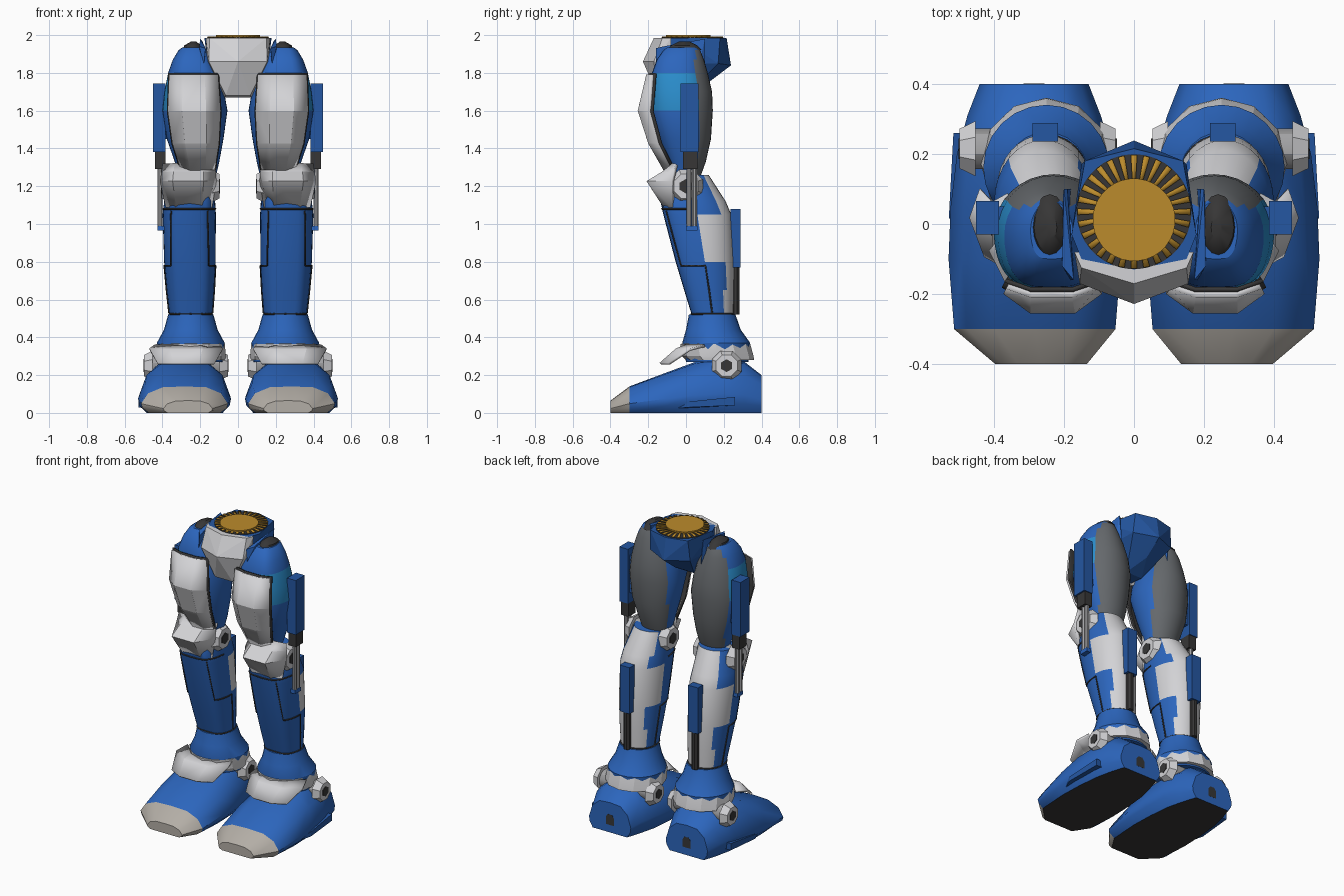
import bpy, bmesh
from math import sin, cos, pi, radians
from mathutils import Matrix

if "Cube" in bpy.data.objects:
    bpy.data.objects.remove(bpy.data.objects["Cube"])


def material(name, r, g, b):
    m = bpy.data.materials.new(name)
    m.use_nodes = True
    m.diffuse_color = (r, g, b, 1)
    m.node_tree.nodes["Principled BSDF"].inputs["Base Color"].default_value = (r, g, b, 1)
    return m


BLUE = material("blue", .025, .132, .51)
DEEP = material("deep blue", .018, .095, .36)
TEAL = material("light blue", .024, .27, .61)
WHITE = material("white", .65, .65, .67)
DARK = material("charcoal", .038, .037, .037)
GRAY = material("gray", .13, .14, .15)
TAN = material("toe gray", .45, .42, .38)
GOLD = material("gold", .5, .26, .025)
METAL = material("metal", .36, .36, .37)


def finish(name, bm, mats, rule=None, mirror=True, thick=0, angle=30):
    """Turn a bmesh into an object, colouring faces by rule(centre, normal)."""
    bmesh.ops.recalc_face_normals(bm, faces=bm.faces[:])
    for f in bm.faces:
        f.smooth = True
        if rule:
            f.material_index = rule(f.calc_center_median(), f.normal)
    me = bpy.data.meshes.new(name)
    bm.to_mesh(me)
    bm.free()
    me.set_sharp_from_angle(angle=radians(angle))
    ob = bpy.data.objects.new(name, me)
    bpy.context.scene.collection.objects.link(ob)
    for m in mats:
        me.materials.append(m)
    if thick:
        s = ob.modifiers.new("thickness", 'SOLIDIFY')
        s.thickness, s.offset = thick, 0
    if mirror:
        ob.modifiers.new("other_leg", 'MIRROR')


def loft(name, rings, mats, closed=True, **kw):
    bm = bmesh.new()
    vs = [[bm.verts.new(p) for p in r] for r in rings]
    n = len(vs[0])
    for a, b in zip(vs, vs[1:]):
        for i in range(n if closed else n - 1):
            j = (i + 1) % n
            bm.faces.new((a[i], a[j], b[j], b[i]))
    if closed:
        bm.faces.new(vs[0])
        bm.faces.new(vs[-1])
    finish(name, bm, mats, **kw)


def ring_point(sec, a, power=1, grow=0):
    """Section: height, x centre, x radius, front y, back y. power < 1 squares the front."""
    z, cx, rx, y0, y1 = sec
    c, s = cos(a), sin(a)
    if s < 0:
        c = (1 if c > 0 else -1) * abs(c) ** power
    return (cx + (rx + grow) * c, (y0 + y1) / 2 + ((y1 - y0) / 2 + grow) * s, z)


def tube(name, secs, mats, n=24, power=1, **kw):
    loft(name, [[ring_point(s, 2 * pi * i / n, power) for i in range(n)] for s in secs], mats, **kw)


def plate(name, rows, mat, thick=.025, split=.45):
    """Faceted armour. Row: height, x centre, half width, edge y, middle y."""
    rings = [[(cx + w * t, y, z) for t, y in ((-1, ye), (-split, ym), (split, ym), (1, ye))]
             for z, cx, w, ye, ym in rows]
    loft(name, rings, [mat], closed=False, thick=thick, angle=3)


def hull(name, pts, mat, both=False, **kw):
    bm = bmesh.new()
    for x, y, z in pts:
        bm.verts.new((x, y, z))
        if both and x:
            bm.verts.new((-x, y, z))
    r = bmesh.ops.convex_hull(bm, input=bm.verts[:])
    junk = {v for v in r["geom_interior"] if isinstance(v, bmesh.types.BMVert)}
    bmesh.ops.delete(bm, geom=list(junk), context='VERTS')
    finish(name, bm, [mat], angle=5, **kw)


def box(name, x, y, z, mat):
    hull(name, [(a, b, c) for a in x for b in y for c in z], mat)


def rod(name, c, r, length, n, mat, axis='X', mirror=True, ends=(1, 1)):
    bm = bmesh.new()
    turn = Matrix.Rotation(pi / 2, 4, 'Y') if axis == 'X' else Matrix()
    bmesh.ops.create_cone(bm, cap_ends=True, segments=n, radius1=r * ends[0], radius2=r * ends[1], depth=length,
                          matrix=Matrix.Translation(c) @ turn @ Matrix.Rotation(pi / n, 4, 'Z'))
    finish(name, bm, [mat], mirror=mirror)


def line(name, pts, cyclic=False):
    cu = bpy.data.curves.new(name, 'CURVE')
    cu.dimensions, cu.bevel_depth, cu.bevel_resolution = '3D', .005, 0
    sp = cu.splines.new('POLY')
    sp.points.add(len(pts) - 1)
    for p, q in zip(sp.points, pts):
        p.co = (*q, 1)
    sp.use_cyclic_u = cyclic
    cu.materials.append(DARK)
    ob = bpy.data.objects.new(name, cu)
    bpy.context.scene.collection.objects.link(ob)
    ob.modifiers.new("other_leg", 'MIRROR')


# Foot: sections along y with toe cap and dark sole
half = [(.82, 0), (.97, .18), (1, .35), (.84, .74), (.5, .97)]
profile = half + [(0, 1)] + [(-u, v) for u, v in reversed(half)]
foot = [(-.4, .265, .13, .065), (-.3, .283, .23, .14), (-.1, .283, .246, .215), (.05, .283, .24, .27),
        (.2, .283, .222, .29), (.31, .285, .19, .27), (.4, .285, .155, .2)]
loft("foot", [[(cx + w * u, y, h * v) for u, v in profile] for y, cx, w, h in foot], [BLUE, TAN, DARK],
     rule=lambda c, n: 2 if n.z < -.8 else 1 if c.y < -.3 else 0, angle=35)
hull("foot_side_fin", [(.48, -.1, .02), (.528, .02, .03), (.528, .02, .06), (.515, .26, .04),
                       (.515, .26, .085), (.44, .26, .04), (.44, .26, .085)], DEEP)
hull("heel_vent", [(x, y, z) for y in (.395, .401) for x, z in
                   ((.255, .05), (.315, .05), (.315, .1), (.3, .12), (.27, .12), (.255, .1))], DARK)

# Ankle: flared cuff, white collar, instep guard
tube("ankle_flare", [(.27, .25, .17, 0, .33), (.37, .25, .18, -.02, .34), (.44, .25, .142, .0, .29),
                     (.52, .25, .12, .015, .262)], [BLUE])
tube("ankle_collar", [(.28, .25, .185, .0, .36), (.3, .25, .186, -.02, .358), (.365, .25, .18, -.03, .34),
                      (.37, .25, .165, 0, .32)], [WHITE], n=12, angle=20)
plate("instep_guard", [(.355, .27, .17, .1, .0), (.335, .275, .193, .02, -.05), (.26, .275, .15, -.09, -.135)],
      WHITE, .014)

# Round joints with dark hexagonal hubs
for part, x0, x1, y, z, r in (("ankle", .075, .475, .215, .25, .085), ("knee", .12, .382, 0, 1.2, .096)):
    rod(part + "_axle", ((x0 + x1) / 2, y, z), r * .7, x1 - x0, 12, METAL)
    for side, x, s, ends in (("inner", x0, -1, (.72, 1)), ("outer", x1, 1, (1, .72))):
        rod(f"{part}_{side}_disc", (x, y, z), r, .045, 8, WHITE, ends=ends)
        rod(f"{part}_{side}_hub", (x + s * .021, y, z), r * .4, .01, 6, DARK)

# Lower leg with white calf panels
shin = [(.52, .25, .113, .03, .25), (.65, .252, .125, -.01, .255), (.8, .255, .136, -.055, .255),
        (1.05, .258, .141, -.12, .24), (1.12, .256, .135, -.135, .21), (1.26, .24, .11, -.07, .12)]


def calf_rule(c, n):
    if c.z < .8:
        return int(n.y > .62)
    if c.z < 1.05:
        return int(c.y > .075)
    return int(n.y > .55)


tube("lower_leg", shin, [BLUE, WHITE], n=32, power=.5, rule=calf_rule)


def on_shin(z, deg):
    for a, b in zip(shin, shin[1:]):
        if a[0] <= z <= b[0]:
            t = (z - a[0]) / (b[0] - a[0])
            return ring_point([p + (q - p) * t for p, q in zip(a, b)], radians(deg), .5, .001)


# Dark panel seams on the shin
seam = [(1.07, -62), (.92, -60), (.78, -57), (.78, -45), (.78, -30), (.78, -15), (.78, 0), (.65, 0), (.53, 0)]
line("outer_shin_seam", [on_shin(z, a) for z, a in seam])
line("inner_shin_seam", [on_shin(z, 180 - a) for z, a in seam])
line("knee_seam", [on_shin(1.08, a) for a in range(-170, -9, 10)])
line("ankle_seam", [on_shin(.523, a) for a in range(0, 360, 15)], cyclic=True)

# Calf piston
box("calf_cylinder", (.217, .29), (.235, .288), (.77, 1.08), DEEP)
rod("calf_piston", (.253, .262, .65), .023, .26, 8, DARK, axis='Z')

# Knee guard
plate("knee_guard", [(1.315, .255, .14, -.05, -.065), (1.27, .262, .138, -.06, -.12),
                     (1.225, .264, .142, -.07, -.2), (1.09, .26, .115, -.07, -.11)], WHITE, .02, .55)

# Thigh: blue body, gray rear panel, light blue outer panel
tube("thigh", [(1.26, .215, .1, -.07, .08), (1.33, .217, .118, -.095, .105), (1.45, .227, .15, -.14, .132),
               (1.6, .228, .172, -.185, .142), (1.7, .231, .158, -.185, .138), (1.8, .235, .135, -.18, .115),
               (1.87, .24, .105, -.155, .095), (1.92, .24, .075, -.12, .075), (1.935, .235, .06, -.1, .065)],
     [BLUE, GRAY, TEAL], n=32, power=.55,
     rule=lambda c, n: 1 if n.y > .5 and c.z < 1.9 else
     2 if 1.6 < c.z < 1.8 and n.x > .25 else 0)
tube("hip_socket", [(1.92, .24, .052, -.1, .085), (1.945, .24, .045, -.08, .06), (1.965, .235, .015, -.04, .02)],
     [DARK], n=16)
rows = [(1.79, .235, .125, -.175, -.2), (1.6, .232, .135, -.19, -.245), (1.43, .224, .118, -.145, -.19),
        (1.29, .213, .085, -.075, -.11)]
plate("thigh_plate", rows, WHITE, .022)
plate("thigh_plate_rim", [(z + (.008 if z > 1.7 else -.004), cx, w + .007, ye + .014, ym + .014)
                          for z, cx, w, ye, ym in rows], DARK, .012)

# Outer piston linking thigh and shin
box("side_cylinder", (.385, .45), (-.03, .065), (1.38, 1.745), DEEP)
box("side_cylinder_mount", (.34, .4), (-.01, .05), (1.45, 1.7), DEEP)
box("side_sleeve", (.385, .44), (-.015, .06), (1.29, 1.38), DARK)
for i, y in enumerate((.015, .045)):
    rod(f"side_rod_{i}", (.412, y, 1.14), .014, .32, 8, METAL, axis='Z')
box("side_rod_mount", (.38, .425), (0, .06), (.965, .99), BLUE)

# Pelvis
hull("pelvis", [(.14, .18, 1.985), (0, .215, 1.985), (.178, -.03, 1.985), (.15, -.1, 1.985), (0, -.13, 1.985),
                (0, .238, 1.84), (.15, .17, 1.85), (.16, -.05, 1.85), (0, .12, 1.75),
                (.06, 0, 1.68), (.05, -.1, 1.68)], DEEP, both=True, mirror=False)
hull("pelvis_front", [(.17, -.08, 1.985), (.15, -.125, 1.985), (0, -.17, 1.985), (.165, -.08, 1.86),
                      (.155, -.17, 1.86), (0, -.228, 1.86), (.07, -.09, 1.67), (.065, -.15, 1.68)],
     WHITE, both=True, mirror=False)
hull("hip_fin", [(.172, -.16, 1.93), (.18, -.16, 1.85), (.2, .1, 1.98), (.19, .1, 1.97), (.18, .1, 1.8),
                 (.205, .06, 1.8), (.205, -.12, 1.94)], BLUE)

# Waist mount: dark base, gold spokes and gold centre
rod("waist_base", (0, .035, 1.985), .164, .006, 40, DARK, axis='Z', mirror=False)
bm = bmesh.new()
for k in range(28):
    a, d = 2 * pi * k / 28, pi / 56
    bm.faces.new([bm.verts.new((r * cos(t), .035 + r * sin(t), 1.9905))
                  for r, t in ((.07, a - d), (.162, a - d), (.162, a + d), (.07, a + d))])
finish("waist_spokes", bm, [GOLD], mirror=False, thick=.004)
rod("waist_centre", (0, .012, 1.995), .118, .01, 32, GOLD, axis='Z', mirror=False)
